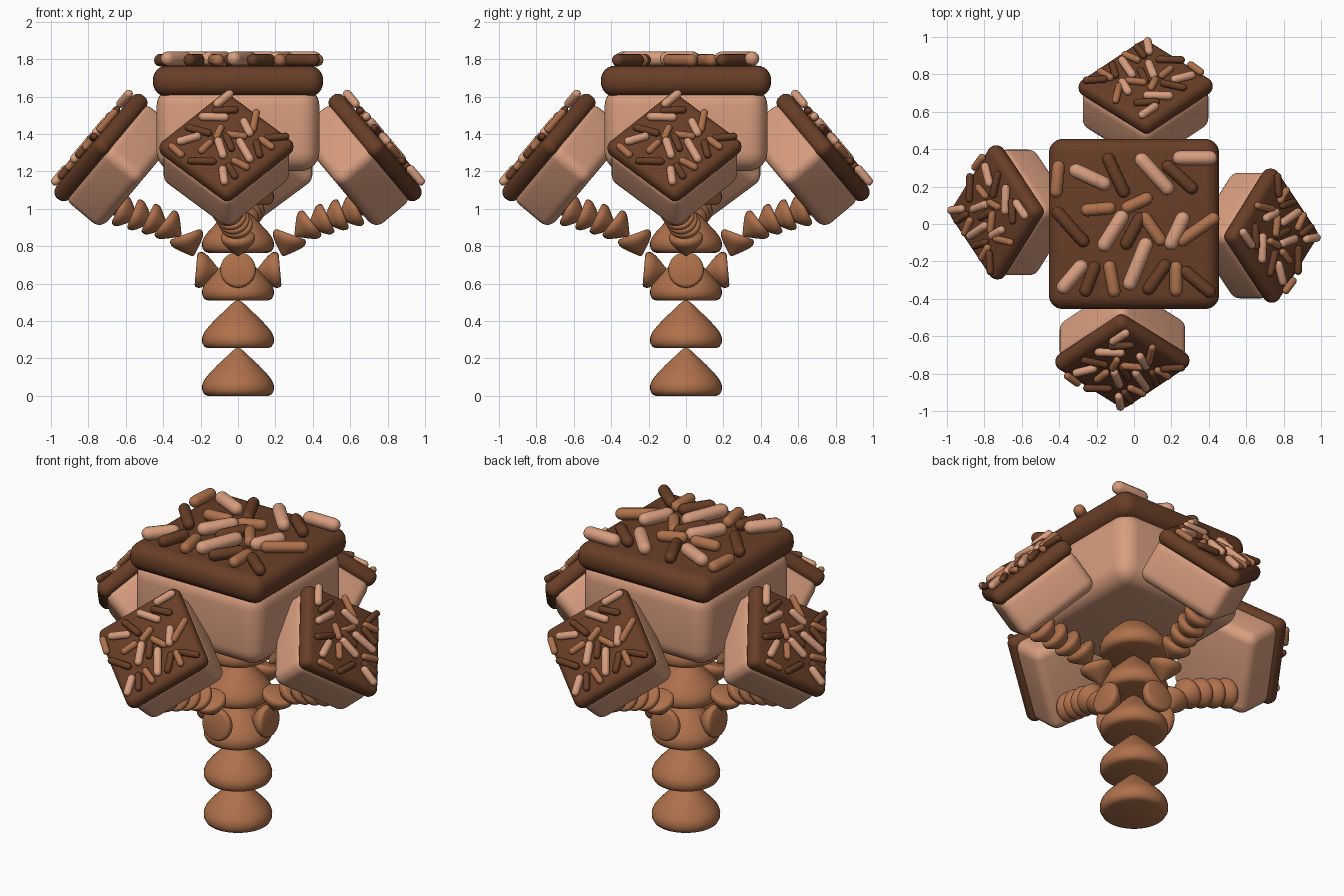
import bpy, bmesh, math
from mathutils import Matrix, Vector

if "Cube" in bpy.data.objects:
    bpy.data.objects.remove(bpy.data.objects["Cube"])


def material(name, rgb):
    m = bpy.data.materials.new(name)
    m.diffuse_color = (*rgb, 1)
    m.use_nodes = True
    m.node_tree.nodes["Principled BSDF"].inputs["Base Color"].default_value = m.diffuse_color
    return m


TAN = material("light tan", (0.69, 0.34, 0.21))
MED = material("milk brown", (0.43, 0.165, 0.07))
DARK = material("dark brown", (0.14, 0.048, 0.02))
COLOURS = {"l": TAN, "m": MED, "d": DARK}


def finish(name, bm, mat, matrix):
    bmesh.ops.recalc_face_normals(bm, faces=bm.faces)
    for f in bm.faces:
        f.smooth = True
    me = bpy.data.meshes.new(name)
    bm.to_mesh(me)
    bm.free()
    me.materials.append(mat)
    ob = bpy.data.objects.new(name, me)
    bpy.context.collection.objects.link(ob)
    ob.matrix_world = matrix
    return ob


def lathe(name, profile, segs, mat, matrix):
    """Solid of revolution about z from (radius, height) points."""
    bm = bmesh.new()
    vs = [bm.verts.new((r, 0, z)) for r, z in profile]
    es = [bm.edges.new(p) for p in zip(vs, vs[1:])]
    bmesh.ops.spin(bm, geom=vs + es, cent=(0, 0, 0), axis=(0, 0, 1),
                   angle=2 * math.pi, steps=segs, use_merge=True)
    bmesh.ops.remove_doubles(bm, verts=bm.verts, dist=1e-5)
    return finish(name, bm, mat, matrix)


def rounded_box(name, size, z, bevel, mat, matrix):
    bm = bmesh.new()
    bmesh.ops.create_cube(bm, size=1)
    bmesh.ops.scale(bm, vec=size, verts=bm.verts)
    bmesh.ops.translate(bm, vec=(0, 0, z), verts=bm.verts)
    bmesh.ops.bevel(bm, geom=bm.edges[:], offset=bevel, segments=6,
                    profile=0.5, affect='EDGES')
    return finish(name, bm, mat, matrix)


# chocolate drop, unit: base radius 0.19, height 0.26
DROP = [(0, 0), (0.16, 0), (0.18, 0.008), (0.191, 0.028), (0.192, 0.055),
        (0.182, 0.083), (0.155, 0.118), (0.11, 0.165), (0.065, 0.207),
        (0.035, 0.236), (0.015, 0.252), (0, 0.258)]


def sprinkle(name, length, r, mat, matrix):
    h = length / 2 - r
    arc = [math.pi / 2 * i / 4 for i in range(5)]
    prof = [(r * math.sin(a), -h - r * math.cos(a)) for a in arc]
    prof += [(x, -z) for x, z in reversed(prof)]
    lathe(name, prof, 12, mat, matrix @ Matrix.Rotation(math.pi / 2, 4, 'Y'))


# sprinkles on a block top: x, y, angle, length, colour
SPRINKLES = [
    (-.41, .24, 85, .20, "m"), (-.235, .25, -25, .24, "l"), (-.096, .26, -65, .26, "d"),
    (.11, .267, -48, .28, "l"), (.245, .25, -42, .24, "d"), (.326, .353, 0, .24, "l"),
    (-.19, .08, 5, .19, "m"), (.016, .112, 25, .18, "m"), (-.34, -.016, -48, .27, "d"),
    (-.112, -.037, 58, .25, "l"), (-.005, -.037, 62, .22, "d"), (.10, -.027, -55, .21, "m"),
    (.23, -.037, 65, .22, "l"), (.34, -.03, 35, .27, "m"), (-.33, -.283, 50, .22, "l"),
    (-.235, -.294, 70, .20, "d"), (-.118, -.294, -80, .20, "m"), (.021, -.214, 68, .30, "l"),
    (.123, -.283, 55, .22, "d"), (.225, -.294, 90, .19, "m"), (.342, -.31, -40, .23, "d")]


def block(name, matrix):
    """Rounded cake with icing slab and sprinkles; origin at the slab centre."""
    rounded_box(name + "_cake", (0.87, 0.87, 0.45), -0.255, 0.1, TAN, matrix)
    rounded_box(name + "_icing", (0.91, 0.91, 0.165), 0, 0.075, DARK, matrix)
    for x, y, a, length, c in SPRINKLES:
        r = 0.039 if c == "l" else 0.034
        m = Matrix.Translation((x, y, 0.12 if c == "l" else 0.112))
        sprinkle(name + "_sprinkle", length, r, COLOURS[c],
                 matrix @ m @ Matrix.Rotation(math.radians(a), 4, 'Z'))


# trunk and crown
for i in range(5):
    lathe("trunk_drop", DROP, 40, MED, Matrix.Translation((0, 0, 0.255 * i)))
block("crown", Matrix.Translation((0, 0, 1.683)))

# branch drops: centre (x, y, z) and outward angle above horizontal, size
BRANCH = [(.165, 0, .67, 5, .5), (.262, 0, .81, 70, .48), (.355, -.01, .895, 38, .46),
          (.435, -.025, .93, 25, .45), (.515, -.04, .955, 22, .45),
          (.595, -.055, .975, 25, .45), (.66, -.065, 1.01, 45, .43)]

# tilted block at the end of the +x branch, standing on its corner
e = math.radians(40)
c, s = math.cos(e), math.sin(e)
TILT = Matrix(((0, -s, c, 0.733), (1, 0, 0, -0.062), (0, c, s, 1.328), (0, 0, 0, 1)))
TILT = TILT @ Matrix.Rotation(math.radians(46), 4, 'Z') @ Matrix.Scale(0.585, 4)

for name, k in (("right", 0), ("back", 1), ("left", 2), ("front", 3)):
    turn = Matrix.Rotation(k * math.pi / 2, 4, 'Z')
    for x, y, z, a, size in BRANCH:
        a = math.radians(a)
        inward = Vector((-math.cos(a), 0, -math.sin(a)))
        m = (Matrix.Translation((x, y, z)) @ inward.to_track_quat('Z', 'Y').to_matrix().to_4x4()
             @ Matrix.Scale(size, 4) @ Matrix.Translation((0, 0, -0.12)))
        lathe(name + "_branch_drop", DROP, 28, MED, turn @ m)
    block(name + "_block", turn @ TILT)
